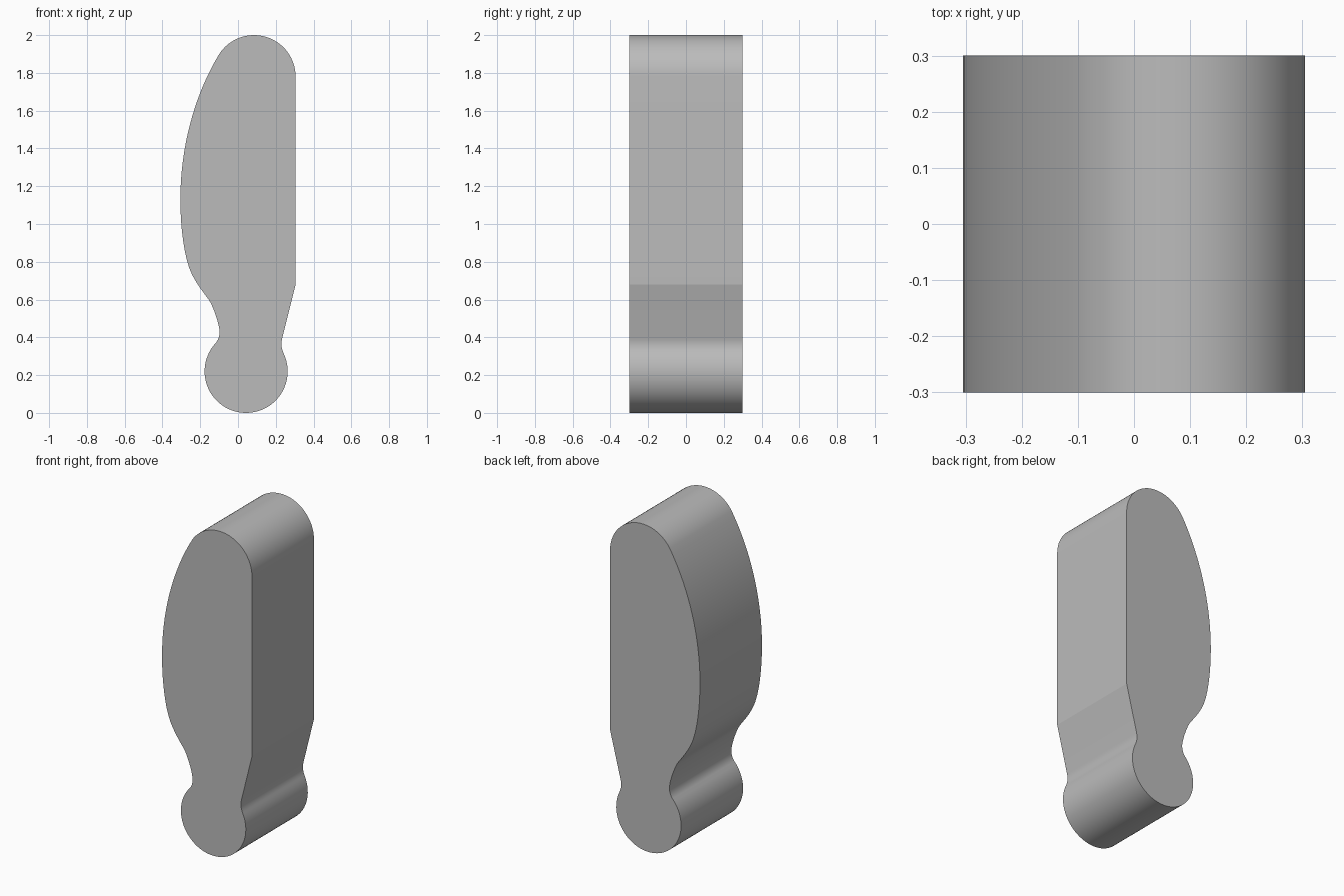
import bpy, bmesh
from math import radians, cos, sin
from mathutils import Vector
from mathutils.geometry import interpolate_bezier

cube = bpy.data.objects.get("Cube")
if cube:
    bpy.data.objects.remove(cube, do_unlink=True)

DEPTH = 0.6


def arc(cx, cz, r, start, end, n):
    angles = [radians(start + (end - start) * i / n) for i in range(n + 1)]
    return [Vector((cx + r * cos(a), cz + r * sin(a))) for a in angles]


def bezier(p, h1, h2, q, n):
    # End points are left out because the neighbouring pieces supply them
    return interpolate_bezier(Vector(p), Vector(h1), Vector(h2), Vector(q), n + 1)[1:-1]


# Side outline, counter-clockwise from the lower end of the straight edge
belly, hip, waist, neck = (-0.305, 1.13), (-0.268, 0.8), (-0.155, 0.6), (-0.098, 0.44)
crown = arc(0.085, 1.78, 0.22, 0, 147, 32)
foot = arc(0.043, 0.22, 0.22, 137, 384, 48)
outline = [Vector((0.305, 0.68))]
outline += crown
outline += bezier(crown[-1], (-0.235, 1.675), (-0.305, 1.4), belly, 20)
outline += [Vector(belly)]
outline += bezier(belly, (-0.305, 0.99), (-0.288, 0.87), hip, 10)
outline += [Vector(hip)]
outline += bezier(hip, (-0.248, 0.72), (-0.2, 0.66), waist, 8)
outline += [Vector(waist)]
outline += bezier(waist, (-0.135, 0.57), (-0.105, 0.49), neck, 8)
outline += [Vector(neck)]
outline += bezier(neck, (-0.095, 0.41), (-0.105, 0.386), foot[0], 8)
outline += foot
outline += bezier(foot[-1], (0.232, 0.335), (0.225, 0.36), (0.234, 0.395), 8)
outline += [Vector((0.234, 0.395))]

# Extrude the outline from front to back
bm = bmesh.new()
front = bm.faces.new([bm.verts.new((p.x, -DEPTH / 2, p.y)) for p in outline])
extruded = bmesh.ops.extrude_face_region(bm, geom=[front], use_keep_orig=True)
moved = [v for v in extruded["geom"] if isinstance(v, bmesh.types.BMVert)]
bmesh.ops.translate(bm, vec=(0, DEPTH, 0), verts=moved)
bmesh.ops.recalc_face_normals(bm, faces=bm.faces)
mesh = bpy.data.meshes.new("contoured_body")
bm.to_mesh(mesh)
bm.free()

body = bpy.data.objects.new("contoured_body", mesh)
bpy.context.collection.objects.link(body)

# Plain grey finish
grey = bpy.data.materials.new("plain_grey")
grey.use_nodes = True
colour = (0.5, 0.5, 0.5, 1)
grey.diffuse_color = colour
grey.node_tree.nodes["Principled BSDF"].inputs["Base Color"].default_value = colour
mesh.materials.append(grey)

# Smooth rounded sides with crisp rims
bpy.ops.object.select_all(action="DESELECT")
body.select_set(True)
bpy.context.view_layer.objects.active = body
bpy.ops.object.shade_smooth_by_angle(angle=radians(12))
